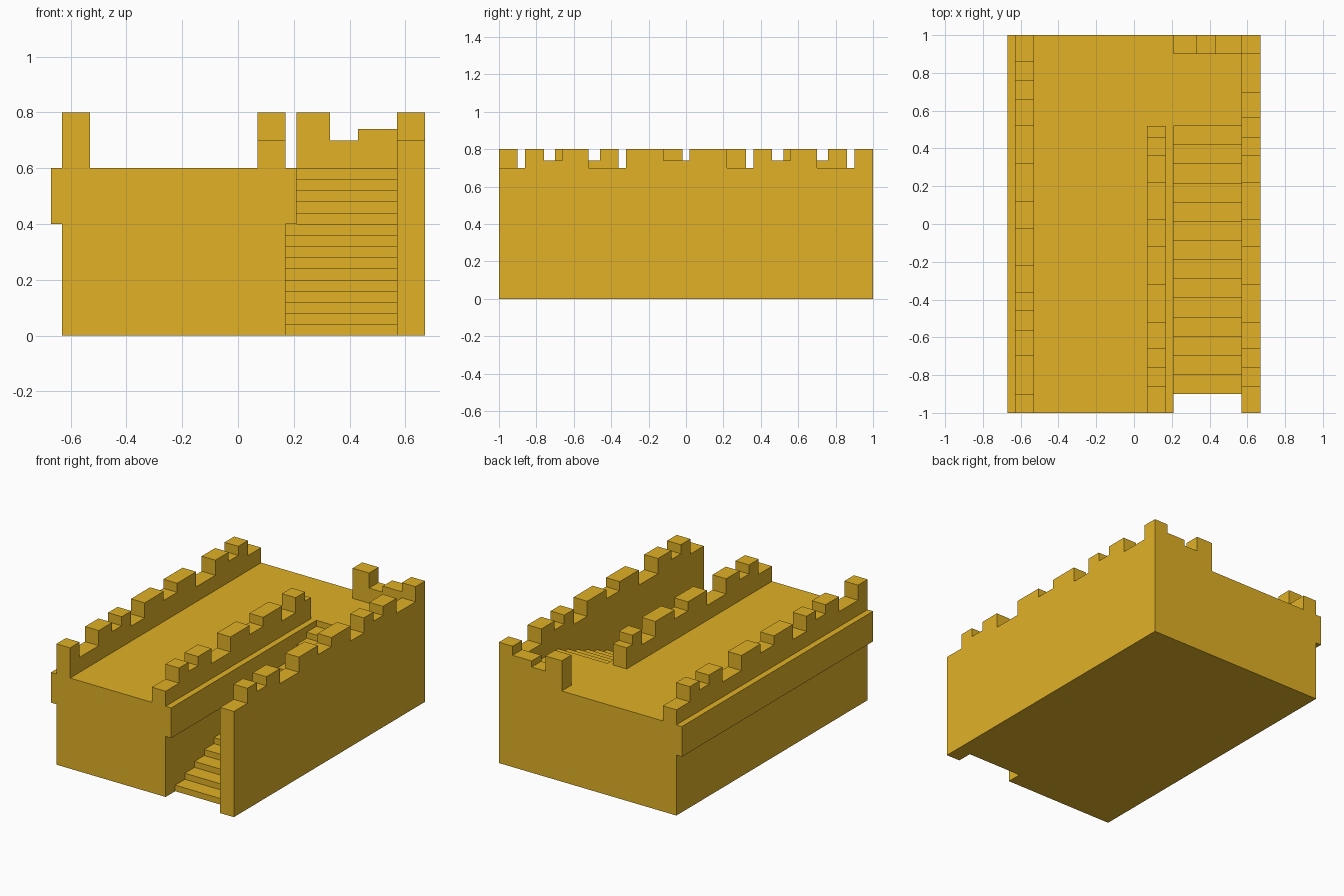
import bpy, bmesh
from mathutils import Vector

if "Cube" in bpy.data.objects:
    bpy.data.objects.remove(bpy.data.objects["Cube"])

gold = bpy.data.materials.new("gold")
gold.diffuse_color = (0.75, 0.44, 0.02, 1)
gold.use_nodes = True
gold.node_tree.nodes["Principled BSDF"].inputs["Base Color"].default_value = gold.diffuse_color


def extrude(name, profile, place, lo, hi):
    """Extrude a closed 2D profile; place(u, v, t) gives the 3D point at depth t."""
    bm = bmesh.new()
    face = bm.faces.new([bm.verts.new(place(u, v, lo)) for u, v in profile])
    move = Vector(place(0, 0, hi)) - Vector(place(0, 0, lo))
    new = bmesh.ops.extrude_face_region(bm, geom=[face])["geom"]
    bmesh.ops.translate(bm, vec=move, verts=[g for g in new if isinstance(g, bmesh.types.BMVert)])
    bmesh.ops.recalc_face_normals(bm, faces=bm.faces[:])
    mesh = bpy.data.meshes.new(name)
    bm.to_mesh(mesh)
    bm.free()
    mesh.materials.append(gold)
    obj = bpy.data.objects.new(name, mesh)
    bpy.context.collection.objects.link(obj)
    return obj


def along_x(u, v, t):
    return (t, u, v)


def along_y(u, v, t):
    return (u, t, v)


def crenellated(start, spans, bottom):
    """Wall outline: flat bottom, top stepping through (end, height) spans."""
    pts = [(start, bottom)]
    u = start
    for end, h in spans:
        pts += [(u, h), (end, h)]
        u = end
    return pts + [(u, bottom)]


HIGH, CHIP, LOW = 0.8, 0.74, 0.7
FLOOR = 0.6

# Main block with overhanging ledges on both sides
extrude("main_block", [(-0.63, 0), (0.17, 0), (0.17, 0.4), (0.21, 0.4), (0.21, FLOOR),
                       (-0.67, FLOOR), (-0.67, 0.4), (-0.63, 0.4)], along_y, -1, 1)

# Staircase and rear landing
steps, first, last = 15, -0.9, 0.52
run = (last - first) / (steps - 1)
spans = [(first + run * (i + 1) if i < steps - 1 else 1.0, FLOOR / steps * (i + 1))
         for i in range(steps)]
extrude("staircase", crenellated(first, spans, 0), along_x, 0.17, 0.57)

# Weathered battlement rhythm, front to back
rhythm = [(-0.86, LOW), (-0.76, HIGH), (-0.66, CHIP), (-0.52, HIGH), (-0.32, LOW),
          (-0.12, HIGH), (0.02, CHIP), (0.22, HIGH), (0.36, LOW), (0.46, HIGH),
          (0.56, CHIP), (0.70, HIGH), (0.90, LOW), (1.0, HIGH)]

# Outer stair wall
extrude("outer_wall", crenellated(-1, rhythm, 0), along_x, 0.57, 0.67)

# Inner parapet stops at the stair head
inner = rhythm[:10] + [(0.52, CHIP)]
extrude("inner_parapet", crenellated(-1, inner, FLOOR), along_x, 0.07, 0.17)

# Left parapet uses the same rhythm, reversed
left = [(-u, v) for u, v in crenellated(-1, rhythm, FLOOR)]
extrude("left_parapet", left, along_x, -0.63, -0.53)

# Short rear parapet behind the landing
rear = [(0.33, HIGH), (0.43, LOW), (0.57, CHIP)]
extrude("rear_parapet", crenellated(0.21, rear, FLOOR), along_y, 0.9, 1)
